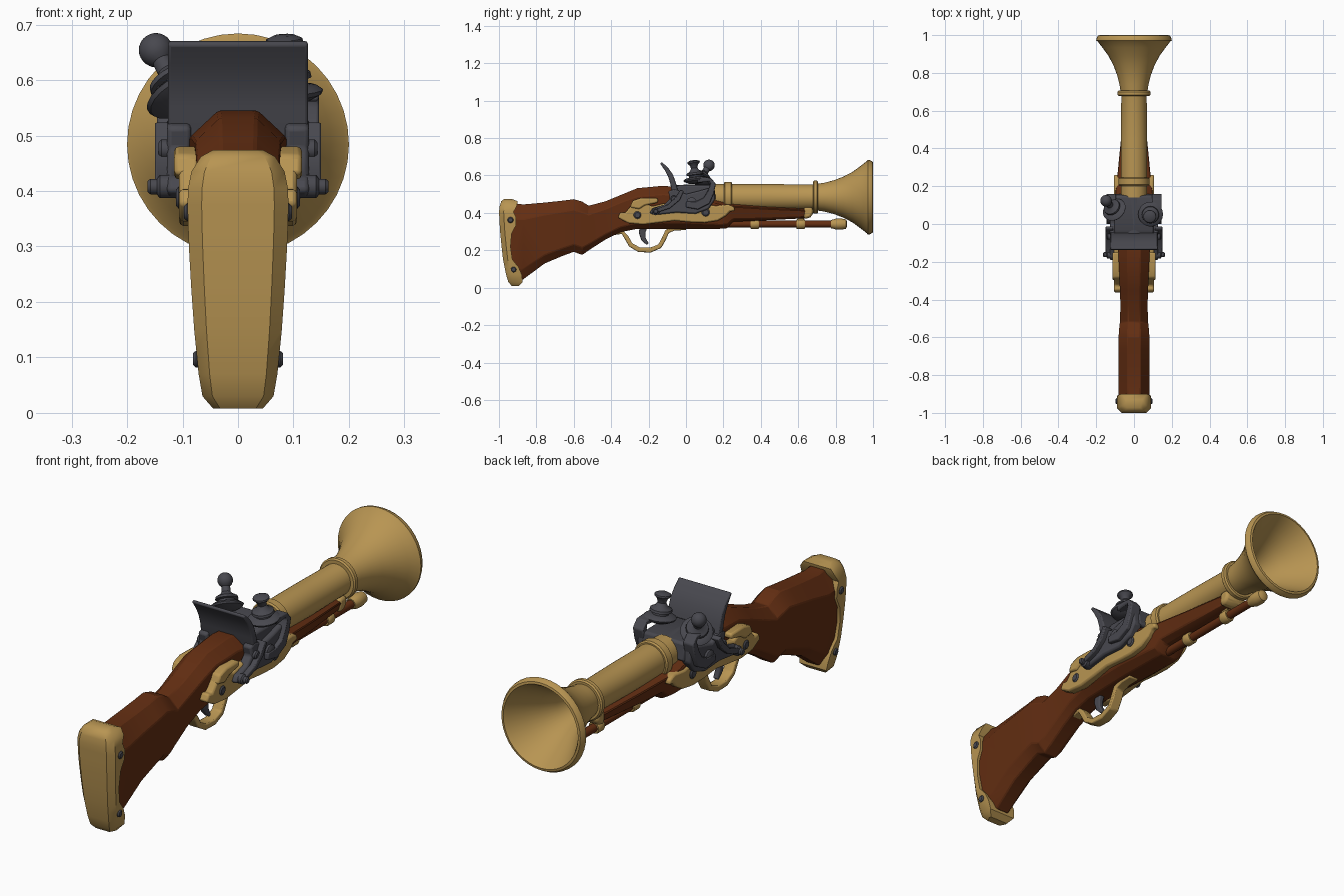
import bpy, bmesh, math
from mathutils import Vector


def material(name, rgb):
    m = bpy.data.materials.new(name)
    m.diffuse_color = (*rgb, 1)
    return m


WOOD = material("walnut wood", (0.125, 0.027, 0.006))
BRASS = material("brass", (0.48, 0.30, 0.085))
STEEL = material("dark steel", (0.065, 0.065, 0.078))


def finish(name, bm, mat, bevel=0.0, angle=35, segs=2):
    bmesh.ops.recalc_face_normals(bm, faces=bm.faces)
    me = bpy.data.meshes.new(name)
    bm.to_mesh(me)
    bm.free()
    ob = bpy.data.objects.new(name, me)
    bpy.context.collection.objects.link(ob)
    me.materials.append(mat)
    bpy.ops.object.select_all(action='DESELECT')
    ob.select_set(True)
    bpy.context.view_layer.objects.active = ob
    bpy.ops.object.shade_smooth_by_angle(angle=math.radians(angle))
    if bevel:
        b = ob.modifiers.new("bevel", 'BEVEL')
        b.width, b.segments = bevel, segs
        b.limit_method, b.angle_limit = 'ANGLE', math.radians(30)
    return ob


def loft(name, rings, mat, closed=False, **kw):
    """Skin a list of equal-length rings; cap the ends unless closed."""
    bm = bmesh.new()
    vs = [[bm.verts.new(p) for p in r] for r in rings]
    n = len(vs[0])
    for i in range(len(vs) - (0 if closed else 1)):
        a, b = vs[i], vs[(i + 1) % len(vs)]
        for j in range(n):
            k = (j + 1) % n
            bm.faces.new((a[j], a[k], b[k], b[j]))
    if not closed:
        bm.faces.new(vs[0])
        bm.faces.new(vs[-1])
    return finish(name, bm, mat, **kw)


def lathe(name, profile, origin, axis, mat, seg=20, closed=False):
    """Revolve (radius, distance) points round an axis."""
    q = Vector((0, 0, 1)).rotation_difference(Vector(axis).normalized())
    o = Vector(origin)
    rings = [[o + q @ Vector((r * math.cos(t), r * math.sin(t), d))
              for t in (2 * math.pi * i / seg for i in range(seg))]
             for r, d in profile]
    return loft(name, rings, mat, closed)


def prism(name, outline, x0, x1, mat, bevel=0.006):
    """Extrude a side outline of (y, z) points across x."""
    return loft(name, [[(x, y, z) for y, z in outline] for x in (x0, x1)],
                mat, bevel=bevel)


def strip(name, path, x0, x1, mat, bevel=0.005):
    """Bent bar along (y, z, thickness) points."""
    rings = []
    for i, (y, z, t) in enumerate(path):
        a, b = path[max(i - 1, 0)], path[min(i + 1, len(path) - 1)]
        d = Vector((b[0] - a[0], b[1] - a[1])).normalized() * t / 2
        rings.append([(x0, y - d.y, z + d.x), (x1, y - d.y, z + d.x),
                      (x1, y + d.y, z - d.x), (x0, y + d.y, z - d.x)])
    return loft(name, rings, mat, bevel=bevel)


def ball(r, c, n=8, start=0.15):
    """Lathe profile of a sphere centred at distance c."""
    return [(r * math.sin(t), c - r * math.cos(t)) for t in
            (start + (math.pi - 0.02 - start) * i / n for i in range(n + 1))]


# Faceted stock: y, bottom, top, upper half width, lower half width
stations = [
    (-.95, .03, .455, .082, .060), (-.87, .045, .445, .082, .062),
    (-.755, .13, .455, .083, .066), (-.66, .17, .465, .083, .068),
    (-.60, .192, .473, .082, .068), (-.555, .175, .460, .079, .062),
    (-.52, .20, .438, .075, .060), (-.43, .258, .462, .072, .060),
    (-.35, .297, .495, .075, .065), (-.26, .315, .532, .078, .070),
    (-.12, .315, .545, .085, .076), (.0, .315, .532, .096, .080),
    (.18, .315, .475, .098, .074), (.22, .318, .462, .094, .070),
    (.25, .353, .455, .090, .066), (.42, .360, .440, .073, .056),
    (.65, .372, .424, .050, .040)]
rings = []
for y, b, t, wt, wb in stations:
    h = t - b
    half = [(.42 * wt, t), (wt, t - .2 * h), (wb, b + .14 * h), (.5 * wb, b)]
    rings.append([(x, y, z) for x, z in half] + [(-x, y, z) for x, z in half[::-1]])
loft("stock", rings, WOOD, angle=22, bevel=0.004, segs=1)

# Butt plate: z, rear y, scalloped front y, half width
rows = [(.008, -.93, -.895, .045), (.03, -.95, -.873, .064), (.07, -.962, -.878, .071),
        (.11, -.97, -.895, .075), (.15, -.978, -.928, .079), (.22, -.986, -.938, .084),
        (.29, -.993, -.932, .088), (.335, -.996, -.908, .090), (.375, -.998, -.908, .091),
        (.405, -1.0, -.922, .090), (.435, -.996, -.905, .084), (.462, -.988, -.90, .067),
        (.474, -.972, -.93, .045)]
loft("butt_plate", [[(-w, f, z), (-w, r + .025, z), (-.72 * w, r, z), (.72 * w, r, z),
                     (w, r + .025, z), (w, f, z)] for z, r, f, w in rows], BRASS, angle=40)

# Barrel with flared, hollow muzzle
AX = (0, 0, .484)
lathe("barrel", [(.070, .14), (.070, .45), (.067, .68), (.071, .70), (.077, .74),
                 (.090, .79), (.109, .84), (.135, .89), (.168, .935), (.193, .967),
                 (.200, .972), (.199, .982), (.190, .998), (.180, 1.0), (.170, .985),
                 (.135, .92), (.100, .86), (.070, .79), (.048, .70), (.040, .60),
                 (.001, .60)], AX, (0, 1, 0), BRASS, 40)
for name, y, w, r in (("rear_barrel_ring", .202, .045, .082), ("front_barrel_ring", .678, .028, .088)):
    lathe(name, [(.06, y), (r - .006, y), (r, y + .006), (r, y + w - .006),
                 (r - .006, y + w), (.06, y + w)], AX, (0, 1, 0), BRASS, 40, True)

# Steel breech and cross block under the striker plate
lathe("breech", [(.01, -.06), (.066, -.06), (.068, .202), (.01, .202)], AX, (0, 1, 0), STEEL, 16)
prism("breech_block", [(-.06, .45), (-.06, .535), (-.03, .55), (.15, .548), (.16, .47)],
      -.105, .105, STEEL, .01)
strip("striker_plate", [(-.134, .668, .012), (-.105, .635, .022), (-.082, .598, .028),
                        (-.068, .555, .03), (-.06, .515, .035), (-.05, .48, .03)],
      -.126, .126, STEEL)

# Ramrod, its bands and tip, and the fore-end cap
ROD = (0, 0, .340)
lathe("ramrod", [(.018, .2), (.018, .80)], ROD, (0, 1, 0), WOOD, 16)
for i, y in enumerate((.345, .59)):
    lathe("ramrod_band_%d" % i, [(.01, y), (.024, y), (.027, y + .006), (.027, y + .039),
                                 (.024, y + .045), (.01, y + .045)], ROD, (0, 1, 0), BRASS)
    prism("band_lug_%d" % i, [(y + .005, .35), (y + .04, .35), (y + .04, .385), (y + .005, .385)],
          -.014, .014, BRASS, .003)
lathe("ramrod_tip", [(.01, .775), (.022, .775), (.024, .785), (.029, .80), (.030, .83),
                     (.025, .855), (.012, .862), (.001, .862)], ROD, (0, 1, 0), BRASS)
prism("fore_end_cap", [(.63, .368), (.665, .374), (.682, .40), (.675, .43), (.63, .43)],
      -.052, .052, BRASS, .012)

# Trigger guard and trigger
strip("trigger_guard", [(-.39, .287, .012), (-.34, .297, .02), (-.318, .268, .024),
                        (-.295, .228, .024), (-.25, .203, .026), (-.19, .201, .026),
                        (-.14, .222, .024), (-.118, .262, .024), (-.10, .302, .024),
                        (-.06, .314, .016), (.0, .314, .012)], -.024, .024, BRASS)
strip("trigger", [(-.225, .33, .04), (-.235, .295, .036), (-.228, .262, .026),
                  (-.205, .232, .014)], -.012, .012, STEEL)

# Scrolled side plate and lock outlines
plate = [(-.365, .375), (-.35, .405), (-.325, .40), (-.305, .425), (-.285, .455), (-.245, .472),
         (-.215, .45), (-.18, .435), (-.12, .45), (-.02, .455), (.08, .45), (.16, .437),
         (.225, .445), (.258, .432), (.262, .41), (.235, .408), (.215, .385), (.17, .358),
         (.10, .347), (.02, .35), (-.06, .358), (-.14, .348), (-.23, .337), (-.31, .345)]
lock = [(-.195, .40), (-.18, .425), (-.12, .442), (-.085, .475), (-.095, .515), (-.06, .53),
        (.0, .50), (.06, .515), (.15, .54), (.155, .47), (.12, .42), (.05, .395),
        (-.05, .402), (-.17, .388)]

for s, side in ((1, "right"), (-1, "left")):
    prism(side + "_side_plate", plate, s * .066, s * .106, BRASS, .008)
    prism(side + "_plate_scroll", [(-.30, .43), (-.285, .465), (-.24, .48), (-.15, .478),
                                   (-.15, .455), (-.22, .44), (-.25, .42)],
          s * .07, s * .115, BRASS, .008)
    prism(side + "_lock", lock, s * .085, s * .128, STEEL, .008)
    # Bolts, pivots and screws along the side
    for part, y, z, x, r, mat in (("pivot", .03, .455, .143, .028, STEEL),
                                  ("lock_bolt", -.162, .408, .163, .014, STEEL),
                                  ("lock_collar", -.162, .408, .146, .021, STEEL),
                                  ("spring_pin", -.065, .475, .143, .018, STEEL),
                                  ("rear_screw", -.26, .388, .112, .020, STEEL),
                                  ("front_screw", .105, .403, .113, .022, STEEL),
                                  ("upper_butt_screw", -.938, .362, .097, .016, STEEL),
                                  ("lower_butt_screw", -.922, .097, .081, .015, STEEL)):
        lathe(side + "_" + part, [(r, .05), (r, x - .005), (r * .7, x), (.001, x)],
              (0, y, z), (s, 0, 0), mat, 14)
    # Curved hammer arm and a bent spring in front of it
    strip(side + "_hammer_arm", [(.0, .445, .03), (.06, .44, .045), (.11, .465, .045),
                                 (.132, .51, .036), (.145, .555, .03), (.13, .578, .02),
                                 (.06, .576, .03)], s * .096, s * .146, STEEL)
    strip(side + "_lock_spring", [(-.16, .41, .02), (-.09, .435, .022), (-.045, .475, .026),
                                  (-.02, .52, .02)], s * .11, s * .15, STEEL, .004)
    # Clamp jaws with a turned screw: flat head on the right, ball on the left
    jaws = [(.001, -.022), (.035, -.02), (.062, -.006), (.066, .002), (.055, .010),
            (.034, .014), (.034, .022), (.046, .026), (.044, .036), (.026, .046)]
    if s > 0:
        lathe("right_jaw_screw", jaws + [(.017, .062), (.022, .078), (.034, .090), (.033, .097),
                                         (.018, .104), (.001, .104)],
              (.088, .052, .578), (-.05, -.13, 1), STEEL, 20)
    else:
        lathe("left_jaw_screw", jaws + [(.018, .055)] + ball(.031, .103, start=.6),
              (-.104, .075, .574), (-.44, .48, .8), STEEL, 20)
